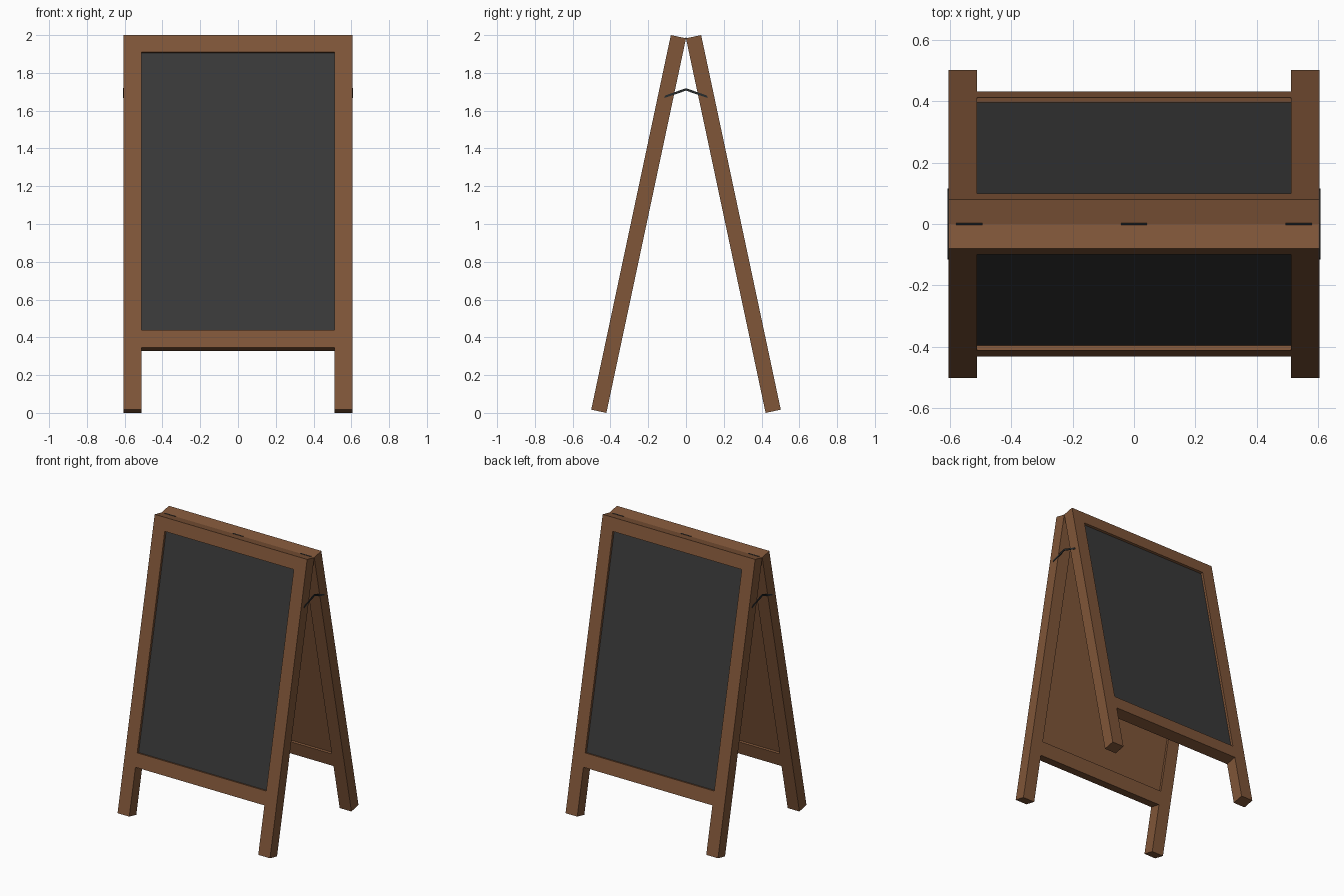
import bpy, bmesh, math
from mathutils import Matrix, Vector

if "Cube" in bpy.data.objects:
    bpy.data.objects.remove(bpy.data.objects["Cube"])

TILT = math.radians(12)
HINGE_Z = 1.983
THICK = 0.082
LENGTH = HINGE_Z / math.cos(TILT)
X_OUT, X_IN = 0.605, 0.512
RAIL_TOP, RAIL_LOW, RAIL_END = -0.092, -1.595, -1.692


def material(name, rgb):
    m = bpy.data.materials.new(name)
    m.diffuse_color = (*rgb, 1)
    m.use_nodes = True
    m.node_tree.nodes["Principled BSDF"].inputs["Base Color"].default_value = m.diffuse_color
    return m


wood = material("brown wood", (0.215, 0.092, 0.040))
slate = material("chalkboard grey", (0.041, 0.041, 0.041))
metal = material("dark metal", (0.022, 0.025, 0.026))


def finish(bm, name, mat, matrix=Matrix()):
    bmesh.ops.recalc_face_normals(bm, faces=bm.faces)
    me = bpy.data.meshes.new(name)
    bm.to_mesh(me)
    bm.free()
    me.materials.append(mat)
    me.transform(matrix)
    ob = bpy.data.objects.new(name, me)
    bpy.context.collection.objects.link(ob)
    return ob


def box(name, lo, hi, mat, matrix=Matrix()):
    lo, hi = Vector(lo), Vector(hi)
    bm = bmesh.new()
    size = hi - lo
    bmesh.ops.create_cube(bm, size=1, matrix=Matrix.Translation((lo + hi) / 2)
                          @ Matrix.Diagonal((*size, 1)))
    return finish(bm, name, mat, matrix)


def frame(name, matrix):
    # one-piece frame: grid of cells without the board opening and leg gap
    xs = [-X_OUT, -X_IN, X_IN, X_OUT]
    zs = [0, RAIL_TOP, RAIL_LOW, RAIL_END, -LENGTH]
    bm = bmesh.new()
    v = [[bm.verts.new((x, -THICK, z)) for x in xs] for z in zs]
    for r in range(4):
        for c in range(3):
            if c != 1 or r in (0, 2):
                bm.faces.new((v[r][c], v[r + 1][c], v[r + 1][c + 1], v[r][c + 1]))
    ext = bmesh.ops.extrude_face_region(bm, geom=bm.faces[:])
    moved = [g for g in ext["geom"] if isinstance(g, bmesh.types.BMVert)]
    bmesh.ops.translate(bm, verts=moved, vec=(0, THICK, 0))
    return finish(bm, name, wood, matrix)


# two leaning panels, the back one turned half a circle
for side, turn in (("front", 0), ("back", math.pi)):
    mx = (Matrix.Rotation(turn, 4, 'Z') @ Matrix.Translation((0, 0, HINGE_Z))
          @ Matrix.Rotation(-TILT, 4, 'X'))
    frame(side + "_frame", mx)
    box(side + "_chalkboard", (-X_IN, -0.065, RAIL_LOW), (X_IN, -0.04, RAIL_TOP), slate, mx)
    box(side + "_board_backing", (-X_IN, -0.04, RAIL_LOW), (X_IN, -0.016, RAIL_TOP), wood, mx)

# hinge pins in the valley between the panels
for i, x in enumerate((-0.537, 0, 0.537)):
    bm = bmesh.new()
    bmesh.ops.create_cone(bm, cap_ends=True, segments=10, radius1=0.004, radius2=0.004,
                          depth=0.085, matrix=Matrix.Translation((x, 0, HINGE_Z))
                          @ Matrix.Rotation(math.pi / 2, 4, 'Y'))
    finish(bm, f"hinge_pin_{i + 1}", metal)

# folding spreader braces on both sides
PROFILE = [(-0.115, 1.667), (0, 1.706), (0.115, 1.667),
           (0.111, 1.680), (0, 1.719), (-0.111, 1.680)]
for name, x in (("left_brace", -0.608), ("right_brace", 0.602)):
    bm = bmesh.new()
    face = bm.faces.new([bm.verts.new((x, y, z)) for y, z in PROFILE])
    ext = bmesh.ops.extrude_face_region(bm, geom=[face])
    moved = [g for g in ext["geom"] if isinstance(g, bmesh.types.BMVert)]
    bmesh.ops.translate(bm, verts=moved, vec=(0.006, 0, 0))
    finish(bm, name, metal)
